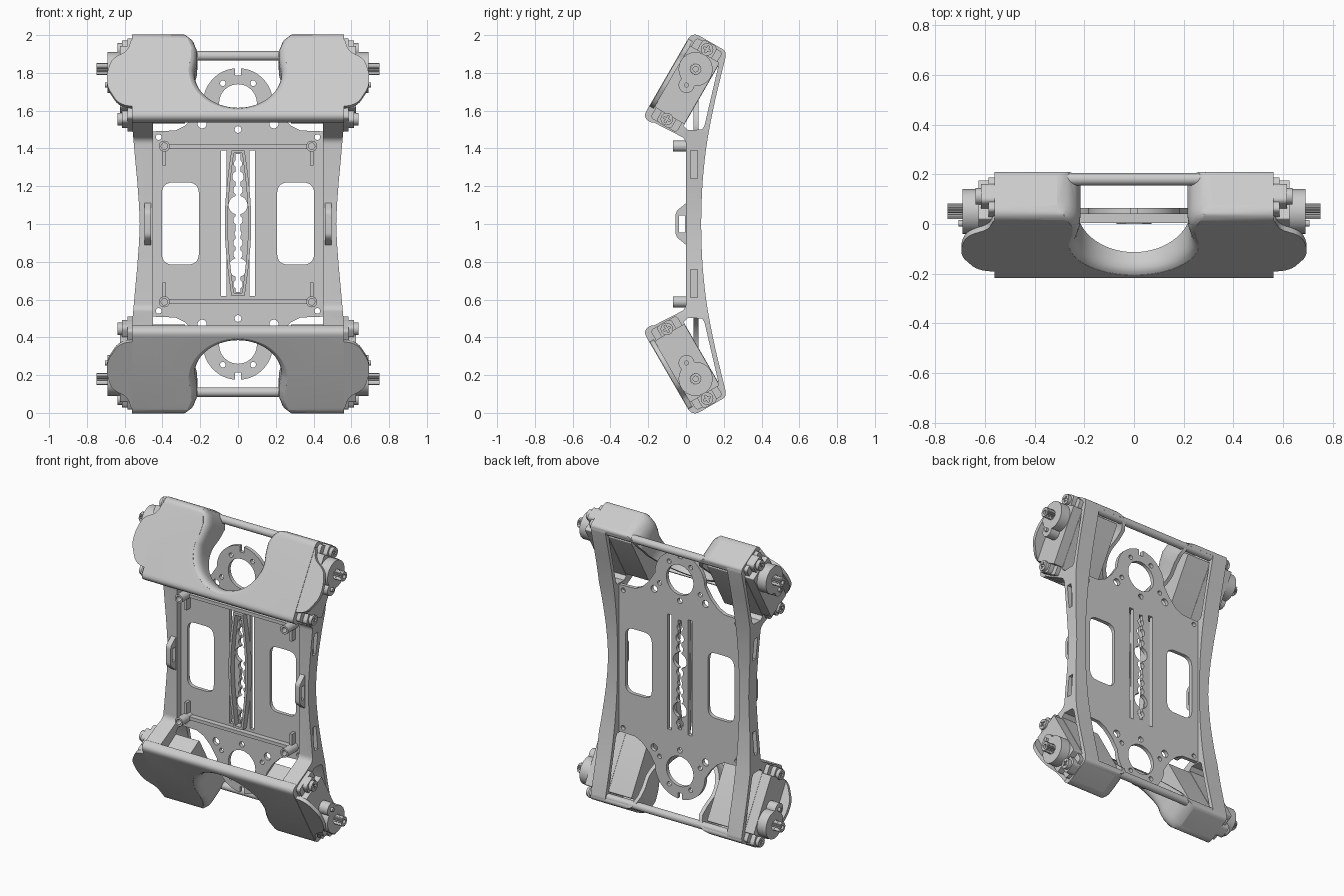
import bpy, bmesh
from math import sin, cos, pi, radians
from mathutils import Vector

if "Cube" in bpy.data.objects:
    bpy.data.objects.remove(bpy.data.objects["Cube"])


# ---- coordinate maps: (a, b, height) -> world ----
def tilt(u, v):
    """servo frame: u runs up the tilted front panel, v runs inward"""
    return (0.005 + 0.5 * u + 0.866 * v, 1.74 + 0.866 * u - 0.5 * v)


def front(x, z, h): return (x, h, z)
def side(y, z, h): return (h, y, z)
def servo(u, v, h): return (h, *tilt(u, v))
def panel(x, u, h): return (x, *tilt(u, h))


# ---- outlines ----
def circle(cx, cy, r, n=32):
    return [(cx + r * cos(2 * pi * i / n), cy + r * sin(2 * pi * i / n)) for i in range(n)]


def rounded(pts, steps=6):
    """polygon with an optional corner radius as third value"""
    out = []
    for i, p in enumerate(pts):
        b = Vector(p[:2])
        r = p[2] if len(p) > 2 else 0
        if not r:
            out.append(tuple(b))
            continue
        a = b + (Vector(pts[i - 1][:2]) - b).normalized() * r
        c = b + (Vector(pts[(i + 1) % len(pts)][:2]) - b).normalized() * r
        for k in range(steps + 1):
            t = k / steps
            out.append(tuple(a * (1 - t) ** 2 + b * 2 * t * (1 - t) + c * t * t))
    return out


def rect(a0, b0, a1, b1, r=0):
    return rounded([(a0, b0, r), (a1, b0, r), (a1, b1, r), (a0, b1, r)])


# ---- solids ----
def loft(name, sections, to):
    bm = bmesh.new()
    rings = [[bm.verts.new(Vector(to(a, b, h)) - Vector((0, 0, 1))) for a, b in pts] for h, pts in sections]
    n = len(rings[0])
    for lo, hi in zip(rings, rings[1:]):
        for i in range(n):
            j = (i + 1) % n
            bm.faces.new((lo[i], lo[j], hi[j], hi[i]))
    bm.faces.new(rings[0])
    bm.faces.new(rings[-1])
    bmesh.ops.recalc_face_normals(bm, faces=bm.faces)
    me = bpy.data.meshes.new(name)
    bm.to_mesh(me)
    bm.free()
    ob = bpy.data.objects.new(name, me)
    ob.location = (0, 0, 1)
    bpy.context.collection.objects.link(ob)
    return ob


def prism(name, pts, lo, hi, to):
    return loft(name, [(lo, pts), (hi, pts)], to)


def cut(ob, cutters):
    bpy.context.view_layer.update()
    for c in cutters:
        m = ob.modifiers.new("cut", 'BOOLEAN')
        m.operation, m.solver, m.object = 'DIFFERENCE', 'EXACT', c
        dg = bpy.context.evaluated_depsgraph_get()
        me = bpy.data.meshes.new_from_object(ob.evaluated_get(dg))
        ob.modifiers.clear()
        if len(me.polygons):
            ob.data = me
        bpy.data.objects.remove(c)
    return ob


def finish(ob, axes=""):
    me = ob.data
    me.polygons.foreach_set("use_smooth", [True] * len(me.polygons))
    me.set_sharp_from_angle(angle=radians(30))
    if axes:
        m = ob.modifiers.new("mirror", 'MIRROR')
        m.use_axis = ('X' in axes, False, 'Z' in axes)
    return ob


def hole(pts, to=front, lo=-0.5, hi=0.5):
    return prism("cutter", pts, lo, hi, to)


def flip(pts):
    return [(p[0], 2 - p[1], *p[2:]) for p in reversed(pts)]


# ---- centre plate with ring ends ----
ring = [(0.185 * cos(radians(a)), 1.64 + 0.185 * sin(radians(a))) for a in range(0, 181, 6)]
shoulder = [(0.46, 1.49), (0.33, 1.495), (0.28, 1.52), (0.23, 1.57)]
top = shoulder + ring + [(-x, z) for x, z in reversed(shoulder)]
plate = prism("centre_plate", top + flip(top), 0.04, 0.065, front)
holes = []
for s in (-1, 1):
    holes.append(rect(s * 0.305 - 0.098, 0.785, s * 0.305 + 0.098, 1.22, 0.06))
    holes.append(rect(s * 0.075 - 0.015, 0.62, s * 0.075 + 0.015, 1.39))
chain = ((0.68, .025), (0.77, .05), (0.84, .025), (0.9, .025), (0.95, .018),
         (1.02, .025), (1.1, .05), (1.18, .025), (1.25, .03), (1.32, .022))
holes.append(rect(-0.012, 0.64, 0.012, 1.37))
holes += [circle(0, z, r, 24) for z, r in chain]
ends = [circle(0, 1.64, 0.1, 40), rect(-0.015, 1.785, 0.015, 1.9), circle(0, 1.5, 0.018, 16)]
for s in (-1, 1):
    ends += [circle(s * x, z, r, 16) for x, z, r in
             ((0.08, 1.745, .015), (0.19, 1.53, .024), (0.15, 1.58, .015), (0.42, 1.46, .015))]
holes += ends + [flip(e) for e in ends]
finish(cut(plate, [hole(h) for h in holes]))


# ---- lens shaped rim around the hole chain ----
def lens(w0, w1, zr):
    right = [(w0 + (w1 - w0) * cos(t * pi / 16), 1.005 + zr * t / 8) for t in range(-8, 9)]
    return right + [(-x, z) for x, z in reversed(right)]


finish(cut(prism("centre_rim", lens(0.035, 0.07, 0.385), 0.0, 0.045, front), [hole(lens(0.022, 0.054, 0.37))]))

# ---- side rails with servo brackets at both ends ----
upper = [(0, 1.45, .03), (*tilt(-.266, -.111), .05), (*tilt(.251, -.111), .05), (*tilt(.251, .098), .03),
         (0.145, 1.62, .1), (0.105, 1.4, .08), (0.085, 1.2, .08)]
rail = prism("side_rail", rounded(upper + [(0.08, 1.0)] + flip(upper)), 0.45, 0.558, side)
gap = [tilt(-.2, .095), tilt(.17, .095), (0.13, 1.66), (0.098, 1.52), (0.085, 1.5), (0.01, 1.497)]
waist = [(0.7, 1.52), (0.56, 1.52), (0.545, 1.35), (0.533, 1.22), (0.524, 1.1)]
slot = rect(0.025, 1.24, 0.06, 1.39)
finish(cut(rail, [hole(gap, side, 0.3, 0.7), hole(flip(gap), side, 0.3, 0.7),
                  hole(waist + [(0.52, 1.0)] + flip(waist)),
                  hole(slot, side, 0.515, 0.7), hole(flip(slot), side, 0.515, 0.7)]), "X")

# ---- strap loops on the rails ----
loop = prism("strap_loop", rounded([(0.02, 0.88), (0, 0.89), (-0.055, 0.935, .02), (-0.055, 1.065, .02),
                                    (0, 1.11), (0.02, 1.12)]), 0.46, 0.495, side)
finish(cut(loop, [hole(rect(-0.036, 0.955, -0.004, 1.045), side, 0.3, 0.7)]), "X")


# ---- tilted front covers: shell with flanged U notch ----
def notch(d):
    half = [(0.31, 0.32), (0.31, 0.255), (0.27, 0.245), (0.235, 0.215), (0.215, 0.16), (0.217, 0.1)]
    right = [(x + d, u) for x, u in half]
    arc = [((0.23 + d) * cos(radians(a)), 0.03 + (0.22 + d) * sin(radians(a))) for a in range(0, -181, -6)]
    return right + arc + [(-x, u) for x, u in reversed(right)]


def notch_cutter(d):
    steps = ((-.3, .032), (-.114, .032), (-.108, .02), (-.095, .009), (-.075, .002), (-.05, 0), (.4, 0))
    return loft("cutter", [(v, notch(d + e)) for v, e in steps], panel)


cover = prism("front_cover", rounded([(-.27, -.115, .04), (.255, -.115, .05), (.255, .10, .03), (.17, .10, .02),
                                      (-.27, -.055, .01)], 8), -0.56, 0.56, servo)
cavity = prism("cutter", rounded([(-.246, -.09, .03), (.23, -.09, .03), (.23, .35), (-.246, .35)]), -0.7, 0.7, servo)
cut(cavity, [notch_cutter(0.025)])
finish(cut(cover, [notch_cutter(0), cavity]), "Z")

# ---- cover ears in front of the servo shafts ----
ear = rounded([(0.55, 0.215), (0.565, 0.21, .01), (0.585, 0.14, .03), (0.67, 0.09, .04), (0.695, 0.0, .04),
               (0.692, -0.08, .03), (0.63, -0.19, .05), (0.55, -0.2)])
finish(prism("cover_ear", ear, -0.112, -0.088, panel), "XZ")

# ---- rear cross bars ----
finish(prism("cross_bar", circle(0.18, 1.89, 0.025, 24), -0.5, 0.5, side), "Z")

# ---- standoffs and ribs on the plate ----
post = prism("standoff", circle(0.39, 1.412, 0.029, 24), -0.07, 0.045, front)
finish(cut(post, [hole(circle(0.39, 1.412, 0.017, 20), front, -0.2, 0.0)]), "XZ")
finish(prism("standoff_rib", rect(0.381, 1.31, 0.399, 1.395), 0.0, 0.045, front), "XZ")
finish(prism("plate_rib", rect(-0.38, 1.398, 0.38, 1.42), 0.005, 0.045, front), "Z")

# ---- servos: body, tabs, gear caps, splined shaft, screws ----
finish(prism("servo_body", rect(-.19, -.088, .185, .093, .008), 0.28, 0.625, servo), "XZ")
finish(prism("servo_tab", rect(-.25, -.08, .24, .08, .02), 0.55, 0.585, servo), "XZ")
finish(prism("gear_cap", circle(0.092, 0, 0.09, 40), 0.6, 0.69, servo), "XZ")
finish(prism("idler_cap", circle(-0.005, 0, 0.042, 28), 0.6, 0.69, servo), "XZ")
finish(prism("idler_pin", circle(-0.005, 0, 0.013, 16), 0.68, 0.705, servo), "XZ")
spline = [(0.092 + r * cos(2 * pi * i / 40), r * sin(2 * pi * i / 40))
          for i, r in enumerate((0.032, 0.027) * 20)]
shaft = prism("output_shaft", spline, 0.68, 0.75, servo)
finish(cut(shaft, [hole(circle(0.092, 0, 0.014, 16), servo, 0.72, 0.9)]), "XZ")
for u in (-.213, .213):
    finish(prism("screw_pad", rect(u - .038, -.045, u + .038, .045, .025), 0.55, 0.615, servo), "XZ")
    screw = prism("screw_head", circle(u, 0, 0.033, 24), 0.6, 0.638, servo)
    finish(cut(screw, [hole(rect(u - .02, -.005, u + .02, .005), servo, 0.628, 0.7),
                       hole(rect(u - .005, -.02, u + .005, .02), servo, 0.628, 0.7)]), "XZ")
